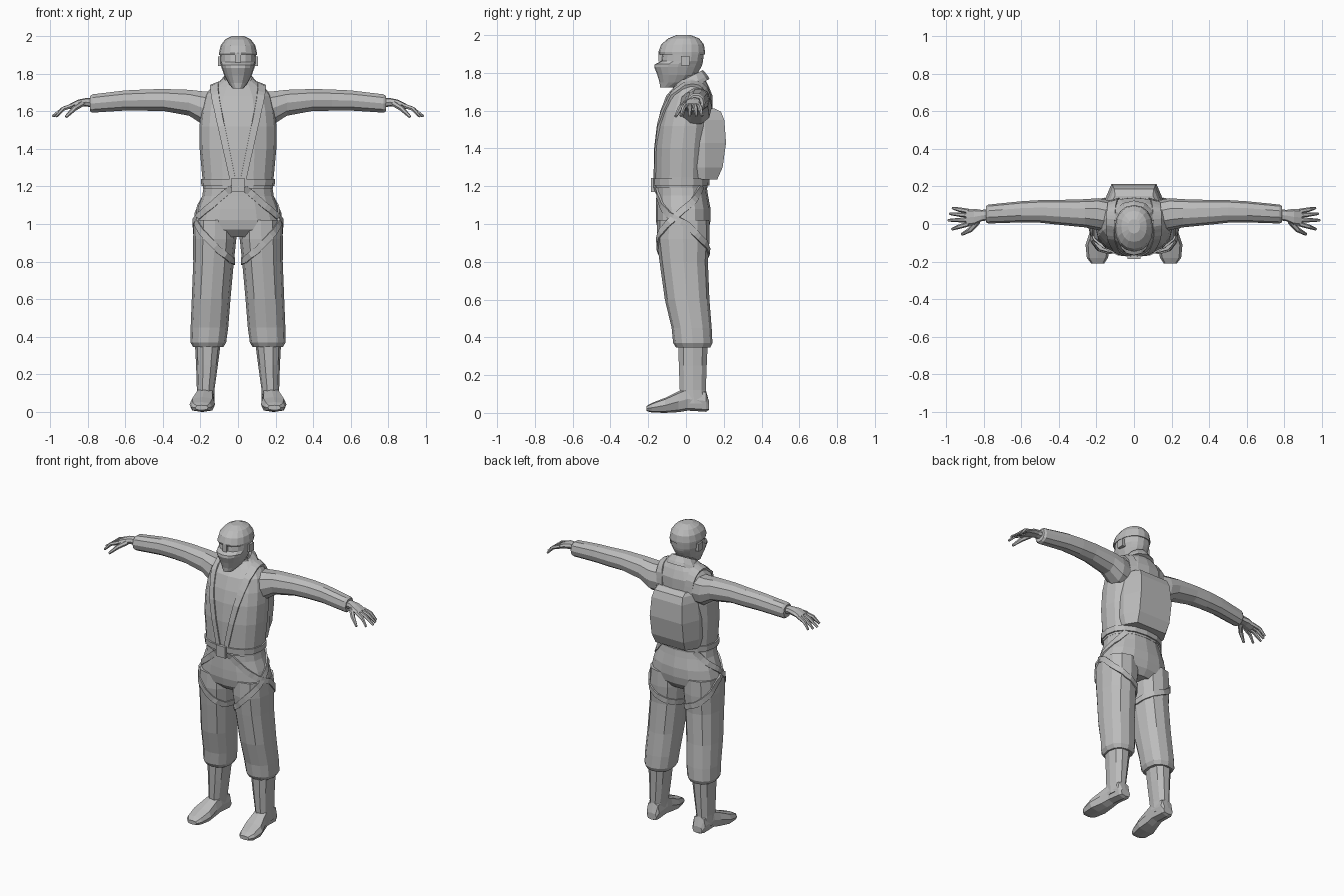
import bpy, bmesh, math
from mathutils import Vector as V
from mathutils.bvhtree import BVHTree

cloth = bpy.data.materials.new("plain_grey")
cloth.diffuse_color = (0.5, 0.5, 0.5, 1)


def loft(name, rings, mirror=False, closed=False):
    """Skin a list of point rings; returns (verts, faces)."""
    n, m = len(rings[0]), len(rings)
    verts = [V(p) for r in rings for p in r]
    faces = []
    for i in range(m if closed else m - 1):
        a, b = i * n, ((i + 1) % m) * n
        faces += [(a + j, a + (j + 1) % n, b + (j + 1) % n, b + j) for j in range(n)]
    if not closed:
        faces += [tuple(range(n))[::-1], tuple(range((m - 1) * n, m * n))]
    me = bpy.data.meshes.new(name)
    me.from_pydata(verts, [], faces)
    bm = bmesh.new()
    bm.from_mesh(me)
    bmesh.ops.recalc_face_normals(bm, faces=bm.faces)
    bm.to_mesh(me)
    bm.free()
    me.materials.append(cloth)
    ob = bpy.data.objects.new(name, me)
    bpy.context.collection.objects.link(ob)
    if mirror:
        ob.modifiers.new("mirror", "MIRROR").use_mirror_merge = False
    return verts, faces


def ring(c, u, v, n=12, e=2.3):
    """Superellipse ring around c with half axes u and v."""
    c, u, v, pts = V(c), V(u), V(v), []
    for k in range(n):
        a = 2 * math.pi * k / n
        f = lambda s: math.copysign(abs(s) ** (2 / e), s)
        pts.append(c + u * f(math.cos(a)) + v * f(math.sin(a)))
    return pts


def flat_ring(x, y, z, rx, ry, n=12, e=2.3, tilt=0):
    return ring((x, y, z), (rx, 0, 0), (0, ry, tilt * ry), n, e)


def box(name, c, s, mirror=False):
    x, y, z = c
    a, b, h = [k / 2 for k in s]
    loft(name, [[(x - a, y - b, w), (x + a, y - b, w), (x + a, y + b, w), (x - a, y + b, w)]
                for w in (z - h, z + h)], mirror)


def tube(name, path, radii, n=6):
    path, rings = [V(p) for p in path], []
    for i, p in enumerate(path):
        t = (path[min(i + 1, len(path) - 1)] - path[max(i - 1, 0)]).normalized()
        u = t.cross(V((0, 0, 1))).normalized()
        rings.append(ring(p, u * radii[i], u.cross(t) * radii[i], n, 2))
    loft(name, rings, True)


# jacket torso: z, y, half width, half depth
torso = loft("jacket", [flat_ring(0, y, z, a, b, 16) for z, y, a, b in (
    (1.19, -.027, .186, .14), (1.25, -.025, .19, .141), (1.4, -.02, .204, .146),
    (1.52, -.008, .205, .146), (1.6, .003, .197, .138), (1.68, .018, .178, .122),
    (1.73, .03, .14, .09), (1.765, .035, .09, .066))])

# trouser seat and legs
hips = loft("trouser_seat", [flat_ring(0, y, z, a, b, 16) for z, y, a, b in (
    (1.23, -.025, .178, .13), (1.15, -.02, .19, .137), (1.08, -.015, .217, .145),
    (1.02, -.015, .233, .145), (.97, -.015, .225, .135), (.93, -.01, .17, .1))])
leg = loft("trouser_leg", [flat_ring(x, y, z, a, b) for z, x, y, a, b in (
    (1.02, .122, -.015, .112, .138), (.92, .124, -.015, .115, .14), (.8, .13, -.012, .108, .128),
    (.6, .143, .006, .103, .118), (.45, .152, .03, .1, .106), (.37, .158, .036, .095, .104),
    (.345, .158, .038, .08, .09))], True)
loft("shin", [flat_ring(x, y, z, a, b, 10) for z, x, y, a, b in (
    (.38, .16, .037, .07, .082), (.25, .165, .036, .058, .077),
    (.12, .172, .036, .047, .072), (.05, .174, .045, .047, .07))], True)

# boots: y, x, half width, bottom, top
loft("boot", [ring((x, y, (lo + hi) / 2), (w, 0, 0), (0, 0, (hi - lo) / 2), 8, 3) for y, x, w, lo, hi in (
    (.122, .168, .035, .015, .06), (.105, .17, .045, .006, .12), (.01, .173, .048, .012, .135),
    (-.04, .18, .054, .004, .115), (-.11, .19, .068, 0, .08), (-.18, .195, .056, .002, .053),
    (-.21, .193, .034, .01, .036))], True)

# sleeves with cuffs: x, y, z, half depth, half height
loft("sleeve", [ring((x, y, z), (0, a, 0), (0, 0, b), 10, 2.2) for x, y, z, a, b in (
    (.1, .035, 1.61, .085, .095), (.19, .052, 1.618, .085, .092), (.26, .057, 1.645, .075, .072),
    (.4, .062, 1.66, .066, .061), (.5, .067, 1.659, .06, .059), (.6, .065, 1.657, .056, .056),
    (.7, .058, 1.648, .053, .053), (.775, .053, 1.641, .05, .051), (.788, .052, 1.64, .042, .042))], True)

# hands
loft("palm", [ring((x, y, z), (0, a, 0), (0, 0, b), 8, 2.5) for x, y, z, a, b in (
    (.77, .05, 1.645, .03, .026), (.81, .045, 1.648, .03, .022),
    (.85, .038, 1.642, .043, .02), (.895, .034, 1.625, .046, .014))], True)
for k, (y0, x1, y1) in enumerate(((.068, .965, .085), (.046, .98, .055), (.022, .988, .02), (0, .968, -.028))):
    tube("finger_%d" % (k + 1), [(.88, y0, 1.63), (.93, (y0 + y1) / 2, 1.613), (x1, y1, 1.572)],
         (.013, .012, .007))
tube("thumb", [(.83, .015, 1.64), (.87, -.03, 1.615), (.915, -.055, 1.57)], (.016, .014, .008))

# neck and open collar
loft("neck", [flat_ring(0, y, z, .058, .058, 10, 2) for z, y in ((1.7, .03), (1.83, .0))])
loft("collar", [flat_ring(0, y, z, a, b, 12, 2, .5) for z, y, a, b in (
    (1.715, .02, .118, .105), (1.735, .015, .112, .1), (1.778, .015, .075, .075), (1.76, .015, .062, .062))])


# masked face and helmet: z, front y, back y, half width
def head_part(name, rows):
    loft(name, [flat_ring(0, (f + b) / 2, z, a, (b - f) / 2, 16, 2.2) for z, f, b, a in rows])


head_part("masked_face", (
    (1.722, -.137, -.06, .03), (1.75, -.14, .02, .052), (1.79, -.152, .058, .073),
    (1.83, -.168, .08, .087), (1.846, -.165, .087, .091), (1.862, -.132, .09, .094), (1.91, -.125, .095, .097)))
head_part("helmet", (
    (1.898, -.142, .1, .1), (1.91, -.146, .101, .101), (1.95, -.132, .095, .092),
    (1.982, -.095, .07, .068), (2.0, -.05, .025, .032)))
box("goggle_bridge", (0, -.13, 1.885), (.03, .03, .05))
box("ear_piece", (.094, -.005, 1.865), (.024, .045, .05), True)

# parachute pack with bevelled sides: z, outer y, half width, base half width
loft("back_pack", [[(-w, .04, z), (-w, .1, z), (-a, y, z), (a, y, z), (w, .1, z), (w, .04, z)]
                   for z, y, a, w in ((1.235, .165, .11, .15), (1.3, .194, .118, .165),
                                      (1.43, .212, .12, .168), (1.55, .203, .112, .155),
                                      (1.595, .185, .105, .14), (1.612, .15, .1, .13))])

# body surface that the harness lies on
verts, faces = [], []
for vs, fs in (torso, hips, leg):
    k = len(verts)
    verts += vs
    faces += [tuple(i + k for i in f) for f in fs]
body = BVHTree.FromPolygons(verts, faces)


def strap(name, points, w0, w1, axis_x, closed=False):
    """Flat webbing laid on the body along a rough path."""
    pts = [V(p) for p in points]
    ends = pts[1:] + pts[:1] if closed else pts[1:]
    path = [p.lerp(q, k / 4) for p, q in zip(pts, ends) for k in range(4)]
    if not closed:
        path.append(pts[-1])
    hits = []
    for p in path:
        core = V((axis_x(p), .01, min(p.z, 1.6)))
        d = (p - core).normalized()
        h = body.ray_cast(core + d, -d)
        if h[0]:
            nor = h[1] if h[1].dot(d) > 0 else -h[1]
            hits.append((h[0], (d + nor).normalized()))
    rings, m = [], len(hits)
    for i, (h, nor) in enumerate(hits):
        nxt = hits[(i + 1) % m if closed else min(i + 1, m - 1)][0]
        prv = hits[i - 1 if closed else max(i - 1, 0)][0]
        side = (nxt - prv).cross(nor).normalized() * (w0 + (w1 - w0) * i / m) / 2
        rings.append([h - side - nor * .01, h - side + nor * .008, h + side + nor * .008, h + side - nor * .01])
    loft(name, rings, True, closed)


# shoulder webbing from buckle over the shoulder to the pack
strap("shoulder_strap", [(.025, -.17, 1.22), (.055, -.17, 1.36), (.09, -.16, 1.52), (.118, -.12, 1.65),
                         (.128, -.05, 1.73), (.125, .03, 1.77), (.115, .1, 1.71), (.1, .15, 1.58)],
      .03, .055, lambda p: p.x * .8)
# leg webbing crossing at each hip
strap("hip_strap", [(.03, -.17, 1.19), (.13, -.16, 1.11), (.215, -.1, 1.045), (.25, 0, 1.0),
                    (.24, .08, .93), (.17, .14, .87), (.09, .14, .84), (.03, .1, .82),
                    (.02, 0, .8), (.04, -.1, .81)], .035, .035, lambda p: .12)
strap("thigh_strap", [(.13, .13, 1.2), (.21, .08, 1.14), (.245, -.03, 1.07), (.235, -.1, 1.01),
                      (.18, -.15, .94), (.1, -.16, .86), (.035, -.1, .81)], .035, .035, lambda p: .12)

# waist belt and buckle
loft("waist_belt", [flat_ring(0, -.026, z, a, a - .046, 16) for z, a in (
    (1.203, .19), (1.203, .195), (1.24, .197), (1.24, .19))])
box("buckle", (0, -.172, 1.207), (.07, .026, .075))
